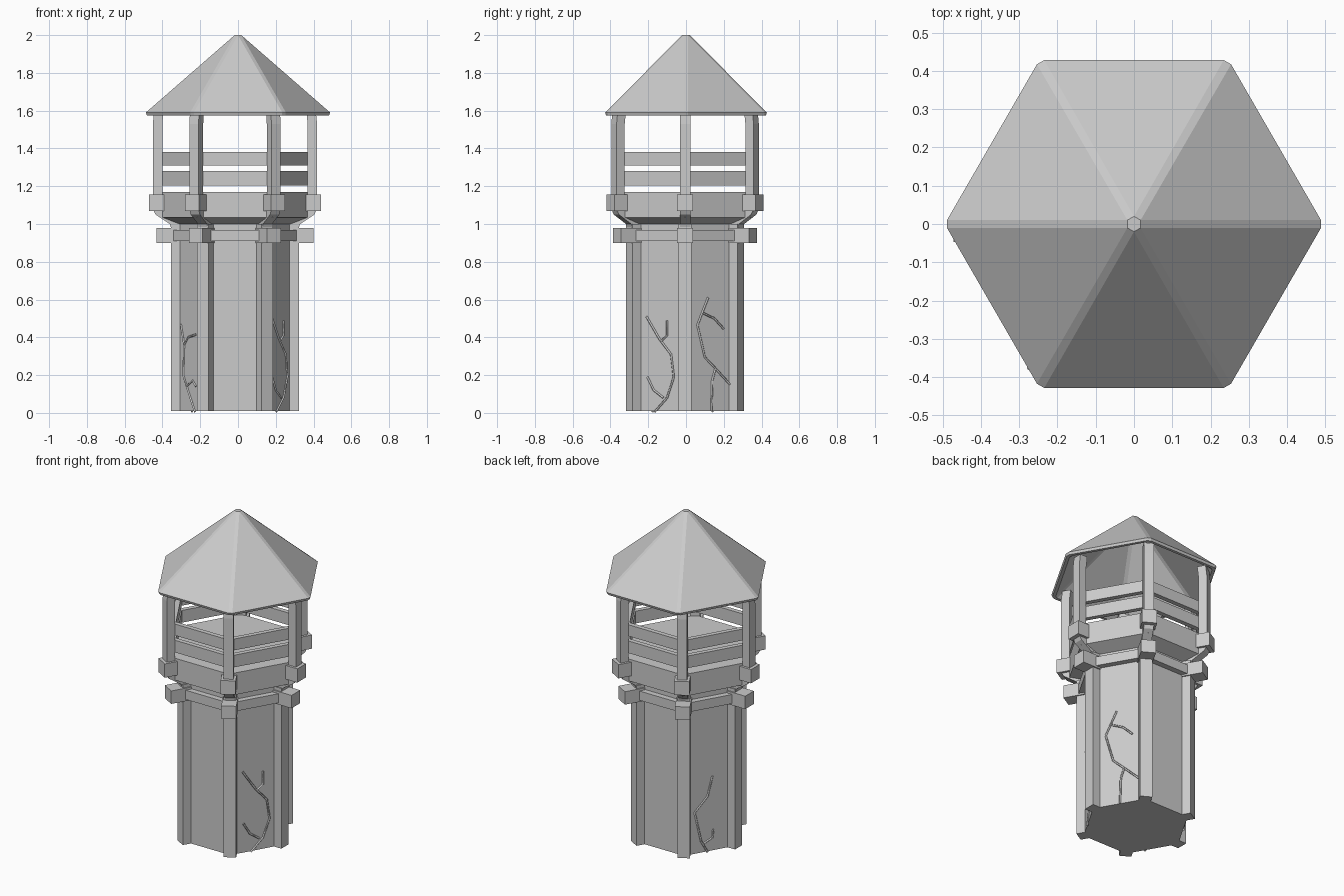
import bpy, bmesh
from math import radians, cos, sin, pi
from mathutils import Matrix, Vector

cube = bpy.data.objects.get("Cube")
if cube:
    bpy.data.objects.remove(cube, do_unlink=True)

# One pale grey for the whole tower
stone = bpy.data.materials.new("pale_grey")
stone.use_nodes = True
GREY = (0.6, 0.6, 0.6, 1)
stone.diffuse_color = GREY
stone.node_tree.nodes["Principled BSDF"].inputs["Base Color"].default_value = GREY

CENTRE = Vector((-0.016, -0.005, 0))
CORNERS = [radians(a) for a in range(0, 360, 60)]


def finish(name, bm):
    bmesh.ops.recalc_face_normals(bm, faces=bm.faces)
    mesh = bpy.data.meshes.new(name)
    bm.to_mesh(mesh)
    bm.free()
    mesh.materials.append(stone)
    obj = bpy.data.objects.new(name, mesh)
    bpy.context.collection.objects.link(obj)
    return obj


def hexagon(bm, radius, z):
    return [bm.verts.new(CENTRE + Vector((radius * cos(a), radius * sin(a), z)))
            for a in CORNERS]


def bridge(bm, low, high):
    n = len(low)
    for i in range(n):
        j = (i + 1) % n
        bm.faces.new((low[i], low[j], high[j], high[i]))


def hex_solid(name, profile):
    """Stack hexagons given as (radius, z) and cap both ends."""
    bm = bmesh.new()
    rings = [hexagon(bm, r, z) for r, z in profile]
    for low, high in zip(rings, rings[1:]):
        bridge(bm, low, high)
    bm.faces.new(rings[0])
    bm.faces.new(rings[-1])
    return finish(name, bm)


def hex_band(name, outer, inner, bottom, top):
    """Open hexagonal frame."""
    bm = bmesh.new()
    rings = [hexagon(bm, r, z) for r, z in
             ((outer, bottom), (outer, top), (inner, top), (inner, bottom))]
    for i in range(4):
        bridge(bm, rings[i], rings[(i + 1) % 4])
    return finish(name, bm)


def corner_parts(name, profile, width):
    """Extrude a (radius, z) outline sideways and repeat it at each corner."""
    for i, angle in enumerate(CORNERS):
        bm = bmesh.new()
        place = Matrix.Translation(CENTRE) @ Matrix.Rotation(angle, 4, "Z")
        sides = [[bm.verts.new(place @ Vector((r, y, z))) for r, z in profile]
                 for y in (-width / 2, width / 2)]
        bridge(bm, *sides)
        for side in sides:
            bm.faces.new(side)
        finish(f"{name}_{i + 1}", bm)


def corner_blocks(name, inner, outer, bottom, top, width):
    corner_parts(name, [(inner, bottom), (outer, bottom), (outer, top), (inner, top)], width)


# Shaft and flared platform
hex_solid("tower_shaft", [(0.31, 0.01), (0.31, 1.01)])
hex_solid("platform", [(0.31, 1.0), (0.40, 1.035), (0.40, 1.17)])

# Corner pilasters, lower collar and its blocks
corner_blocks("pilaster", 0.27, 0.34, 0.01, 1.0, 0.07)
hex_band("lower_collar", 0.35, 0.29, 0.91, 0.967)
corner_blocks("lower_block", 0.29, 0.415, 0.90, 0.98, 0.085)

# Bent posts rising from the shaft to the roof
corner_parts("roof_post", [
    (0.28, 0.97), (0.335, 0.97), (0.345, 1.0), (0.42, 1.05), (0.435, 1.08),
    (0.435, 1.53), (0.427, 1.6), (0.377, 1.6), (0.385, 1.53),
    (0.385, 1.09), (0.37, 1.07), (0.30, 1.03)], 0.056)
corner_blocks("upper_block", 0.36, 0.455, 1.07, 1.155, 0.085)

# Railings
hex_band("lower_rail", 0.398, 0.365, 1.205, 1.28)
hex_band("upper_rail", 0.398, 0.365, 1.31, 1.38)


# Hollow roof with narrow bevelled hips
def eave(bm, radius, z):
    ring = []
    for a in CORNERS:
        for side in (-0.011, 0.011):
            ring.append(bm.verts.new((radius * cos(a) - side * sin(a),
                                      radius * sin(a) + side * cos(a), z)))
    return ring


def hip_shell(bm, ring, radius, z):
    top = [bm.verts.new((radius * cos(a + pi / 6), radius * sin(a + pi / 6), z))
           for a in CORNERS]
    for i in range(6):
        bm.faces.new((ring[2 * i], ring[2 * i + 1], top[i], top[i - 1]))
        bm.faces.new((ring[2 * i + 1], ring[(2 * i + 2) % 12], top[i]))
    bm.faces.new(top)


roof = bmesh.new()
rim_high = eave(roof, 0.488, 1.59)
rim_low = eave(roof, 0.482, 1.575)
rim_inner = eave(roof, 0.462, 1.575)
hip_shell(roof, rim_high, 0.02, 2.0)
bridge(roof, rim_low, rim_high)
bridge(roof, rim_inner, rim_low)
hip_shell(roof, rim_inner, 0.02, 1.97)
finish("roof", roof)


# Vines: branches as (sideways, height) paths on a wall face
def vine(name, degrees, branches):
    a = radians(degrees)
    out, side = Vector((cos(a), sin(a), 0)), Vector((-sin(a), cos(a), 0))
    curve = bpy.data.curves.new(name, "CURVE")
    curve.dimensions = "3D"
    curve.bevel_depth = 0.006
    curve.bevel_resolution = 0
    curve.use_fill_caps = True
    for path in branches:
        spline = curve.splines.new("POLY")
        spline.points.add(len(path) - 1)
        for point, (u, z) in zip(spline.points, path):
            point.co = (*(CENTRE + out * 0.27 + side * u + Vector((0, 0, z))), 1)
    curve.materials.append(stone)
    bpy.context.collection.objects.link(bpy.data.objects.new(name, curve))


vine("vine_front_left_of_view", 210, [
    [(-.105, .47), (-.07, .36), (-.08, .2), (-.03, .12), (.044, .005)],
    [(-.07, .36), (-.03, .4), (.055, .415)],
    [(-.045, .14), (.02, .17), (.055, .14)]])
vine("vine_front", -30, [
    [(-.08, .51), (0, .39), (.07, .31), (.087, .19), (.046, .08), (-.03, .005)],
    [(.01, .38), (.046, .41), (.046, .49)],
    [(-.075, .19), (-.035, .12), (.023, .08)]])
vine("vine_back", 30, [
    [(-.015, .61), (-.08, .465), (-.035, .295), (.03, .235), (.12, .15)],
    [(-.05, .53), (.023, .5), (.08, .445)],
    [(.03, .235), (.01, .17), (.005, .01)]])
vine("vine_back_side", 150, [
    [(.02, .47), (-.01, .35), (-.09, .265), (-.05, .08), (-.01, .005)],
    [(-.04, .06), (.02, .09), (.025, .14)]])
